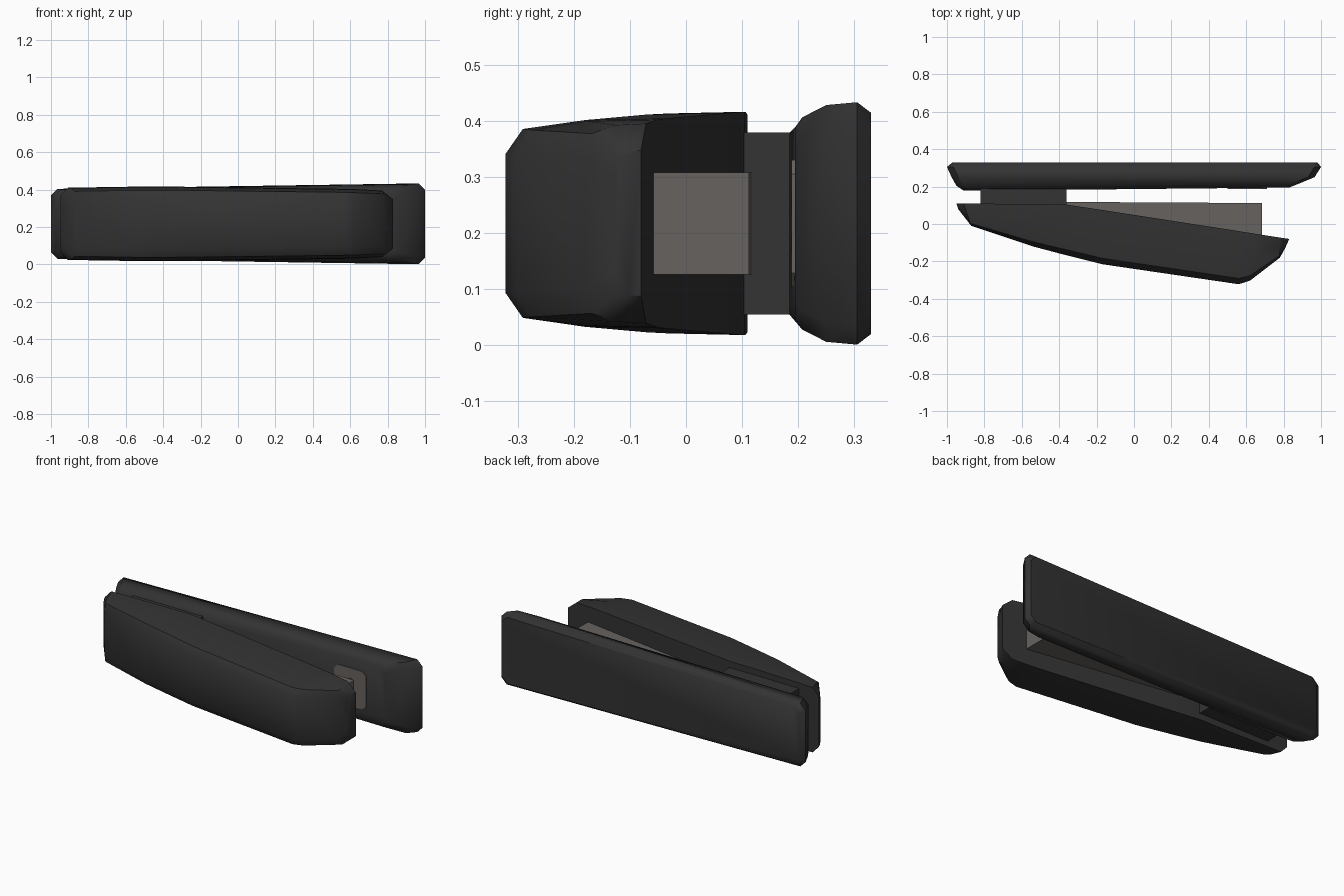
import bpy, bmesh, math

if "Cube" in bpy.data.objects:
    bpy.data.objects.remove(bpy.data.objects["Cube"])

ZC = 0.217  # the model is symmetric about this height


def material(name, rgb):
    m = bpy.data.materials.new(name)
    m.diffuse_color = (*rgb, 1)
    m.use_nodes = True
    m.node_tree.nodes["Principled BSDF"].inputs["Base Color"].default_value = m.diffuse_color
    return m


BLACK = material("black plastic", (0.033, 0.033, 0.033))
METAL = material("warm grey metal", (0.135, 0.122, 0.114))


def finish(bm, name, mat, smooth=None):
    bmesh.ops.recalc_face_normals(bm, faces=bm.faces)
    me = bpy.data.meshes.new(name)
    bm.to_mesh(me)
    bm.free()
    me.materials.append(mat)
    ob = bpy.data.objects.new(name, me)
    bpy.context.collection.objects.link(ob)
    if smooth:
        bpy.ops.object.select_all(action='DESELECT')
        ob.select_set(True)
        bpy.context.view_layer.objects.active = ob
        bpy.ops.object.shade_smooth_by_angle(angle=math.radians(smooth))
    return ob


def loft(name, rings, mat, smooth=None):
    """Join rings of equal point count and cap both ends."""
    bm = bmesh.new()
    vs = [[bm.verts.new(p) for p in r] for r in rings]
    n = len(vs[0])
    for a, b in zip(vs, vs[1:]):
        for i in range(n):
            j = (i + 1) % n
            bm.faces.new((a[i], a[j], b[j], b[i]))
    bm.faces.new(vs[0])
    bm.faces.new(vs[-1][::-1])
    return finish(bm, name, mat, smooth)


def prism(name, profile, half, mat):
    """Extrude an x-y profile along z, centred on ZC."""
    return loft(name, [[(x, y, ZC + s * half) for x, y in profile] for s in (-1, 1)], mat)


# Base: stacked chamfered, tapering outlines
def base_ring(x0, y0, w0, x1, y1, w1, c=0.035):
    half = [(x0, y0, w0 - c), (x0 + c, y0, w0), (x1 - c, y1, w1), (x1, y1, w1 - c)]
    return ([(x, y, ZC + w) for x, y, w in half]
            + [(x, y, ZC - w) for x, y, w in reversed(half)])


loft("base", [base_ring(*r) for r in (
    (-0.97, 0.33, 0.172, 0.98, 0.33, 0.197),
    (-1.00, 0.305, 0.187, 1.00, 0.305, 0.216),
    (-0.975, 0.25, 0.182, 0.965, 0.25, 0.211),
    (-0.95, 0.205, 0.172, 0.86, 0.207, 0.189),
    (-0.91, 0.178, 0.155, 0.83, 0.195, 0.172))], BLACK, 40)


# Upper arm: sections from the inner edge to the curved outer back
def arm_ring(xi, yi, xo, yo, w):
    half = [(xi + (xo - xi) * t, yi + (yo - yi) * t, w * k)
            for t, k in ((0, 1), (0.5, 0.985), (0.89, 0.9), (1, 0.66))]
    return ([(x, y, ZC + h) for x, y, h in half]
            + [(x, y, ZC - h) for x, y, h in reversed(half)])


loft("upper_arm", [arm_ring(*s) for s in (
    (-0.95, 0.110, -0.94, 0.08, 0.150),
    (-0.91, 0.110, -0.87, -0.01, 0.193),
    (-0.54, 0.106, -0.54, -0.12, 0.199),
    (-0.37, 0.105, -0.37, -0.165, 0.199),
    (-0.17, 0.075, -0.17, -0.215, 0.197),
    (0.56, -0.038, 0.56, -0.322, 0.187),
    (0.64, -0.051, 0.62, -0.303, 0.185),
    (0.77, -0.071, 0.78, -0.18, 0.178),
    (0.83, -0.080, 0.81, -0.125, 0.130))], BLACK, 40)

# Hinge block between arm and base
prism("hinge_block", [(-0.82, 0.09), (-0.36, 0.09), (-0.36, 0.20), (-0.82, 0.20)], 0.162, BLACK)

# Staple magazine under the arm
prism("staple_magazine", [(-0.38, 0.118), (0.685, 0.112), (0.685, -0.075), (-0.38, 0.09)], 0.091, METAL)

# Anvil plate on the base with two staple grooves
cx, hx, hz, c = 0.605, 0.105, 0.113, 0.025
outline = [(hx, hz - c), (hx - c, hz), (c - hx, hz), (-hx, hz - c),
           (-hx, c - hz), (c - hx, -hz), (hx - c, -hz), (hx, c - hz)]
loft("anvil_plate", [[(cx + x, y, ZC + z) for x, z in outline] for y in (0.197, 0.188)], METAL)
for s in (-1, 1):
    bm = bmesh.new()
    bmesh.ops.create_cube(bm, size=1)
    for v in bm.verts:
        v.co = (cx + v.co.x * 0.03, 0.189 + v.co.y * 0.004, ZC + s * 0.035 + v.co.z * 0.035)
    finish(bm, "staple_groove", BLACK)
